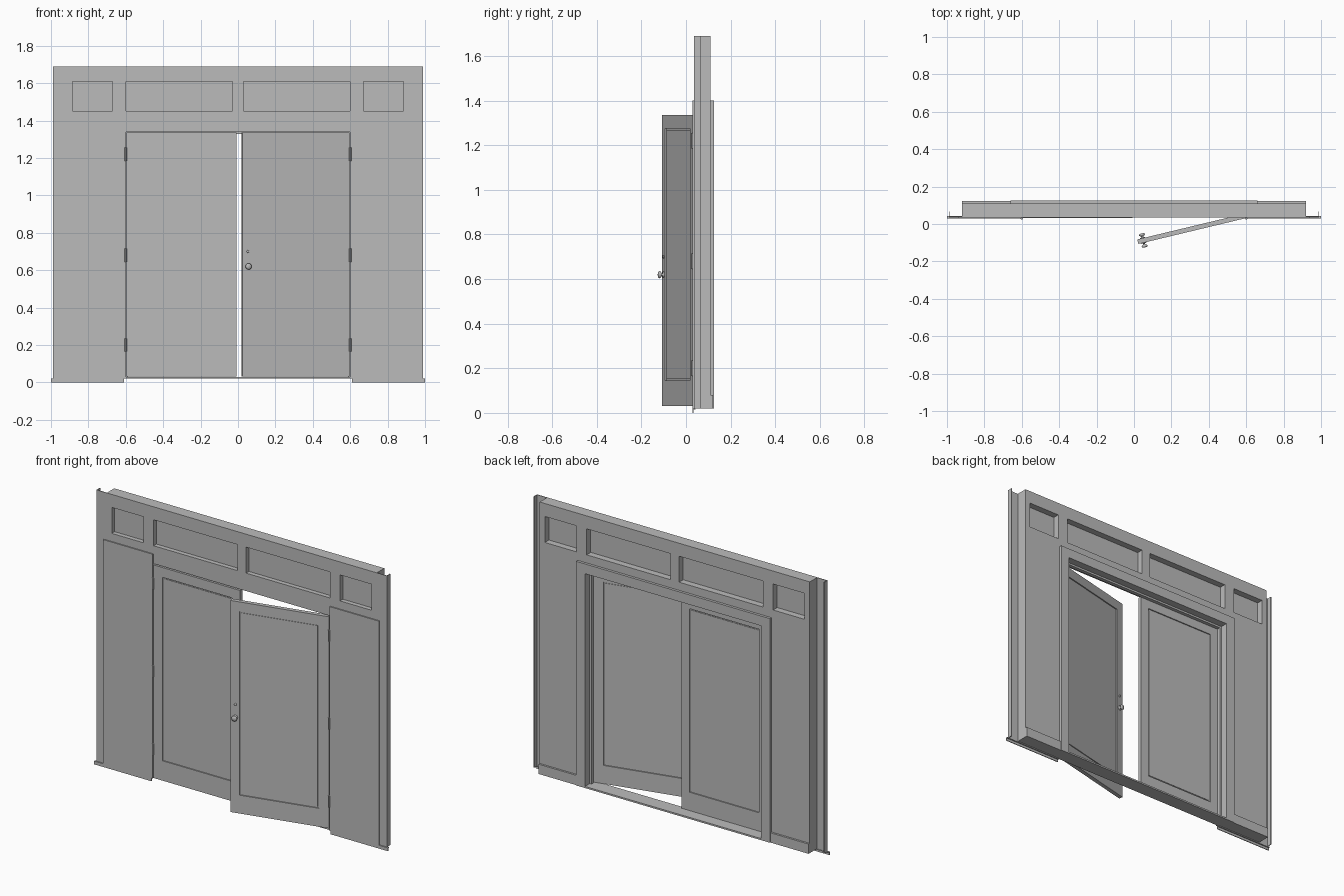
import bpy, bmesh, math
from mathutils import Matrix, Vector

if "Cube" in bpy.data.objects:
    bpy.data.objects.remove(bpy.data.objects["Cube"])

grey = bpy.data.materials.new("plain_grey")
grey.use_nodes = True
COLOUR = (0.5, 0.5, 0.5, 1)
grey.diffuse_color = COLOUR
grey.node_tree.nodes["Principled BSDF"].inputs["Base Color"].default_value = COLOUR


def finish(name, bm):
    bmesh.ops.recalc_face_normals(bm, faces=bm.faces)
    mesh = bpy.data.meshes.new(name)
    bm.to_mesh(mesh)
    bm.free()
    mesh.materials.append(grey)
    obj = bpy.data.objects.new(name, mesh)
    bpy.context.collection.objects.link(obj)
    return obj


def slab(name, rect, y0, y1, holes=()):
    """Upright slab from a rectangle (x0, x1, z0, z1) with rectangular holes."""
    bm = bmesh.new()
    rects = [rect, *holes]
    xs = sorted({x for r in rects for x in r[:2]})
    zs = sorted({z for r in rects for z in r[2:]})
    for xa, xb in zip(xs, xs[1:]):
        for za, zb in zip(zs, zs[1:]):
            cx, cz = (xa + xb) / 2, (za + zb) / 2
            if any(h[0] < cx < h[1] and h[2] < cz < h[3] for h in holes):
                continue
            bm.faces.new([bm.verts.new((x, y0, z)) for x, z in
                          ((xa, za), (xb, za), (xb, zb), (xa, zb))])
    bmesh.ops.remove_doubles(bm, verts=bm.verts, dist=1e-5)
    top = bmesh.ops.extrude_face_region(bm, geom=bm.faces[:])["geom"]
    bmesh.ops.translate(bm, vec=(0, y1 - y0, 0),
                        verts=[v for v in top if isinstance(v, bmesh.types.BMVert)])
    # the extrusion keeps the starting faces, so the slab is closed
    return finish(name, bm)


def lathe(name, profile, centre, steps=16):
    """Turn (radius, y) points about the y axis."""
    bm = bmesh.new()
    verts = [bm.verts.new((r, y, 0)) for r, y in profile]
    edges = [bm.edges.new(pair) for pair in zip(verts, verts[1:])]
    bmesh.ops.spin(bm, geom=verts + edges, cent=(0, 0, 0), axis=(0, 1, 0),
                   angle=math.tau, steps=steps)
    bmesh.ops.remove_doubles(bm, verts=bm.verts, dist=1e-5)
    bmesh.ops.translate(bm, verts=bm.verts, vec=centre)
    obj = finish(name, bm)
    for p in obj.data.polygons:
        p.use_smooth = True
    return obj


def mirrored(rect):
    x0, x1, z0, z1 = rect
    return [rect, (-x1, -x0, z0, z1)]


# Main wall with door opening and four transom recesses
TOP, BASE, FRONT, BACK = 1.69, 0.02, 0.036, 0.11
doorway = (-0.6, 0.6, 0.03, 1.34)
transoms = mirrored((0.03, 0.6, 1.45, 1.61)) + mirrored((0.67, 0.885, 1.45, 1.61))
slab("wall_frame", (-0.92, 0.92, BASE, TOP), FRONT, BACK, [doorway, *transoms])
for i, r in enumerate(transoms):
    slab(f"transom_panel_{i + 1}", r, 0.064, 0.07)

# Side parts, built for both sides
for side, s in (("left", 1), ("right", -1)):
    def pick(*rect):
        return mirrored(rect)[0 if s > 0 else 1]
    slab(f"{side}_edge_flange", pick(0.92, 0.99, BASE, TOP), FRONT, 0.04)
    slab(f"{side}_edge_return", pick(0.986, 0.99, BASE, TOP), FRONT, 0.068)
    slab(f"{side}_front_panel", pick(0.602, 0.94, BASE, 1.4), 0.029, FRONT)
    slab(f"{side}_sill", pick(0.61, 1.0, 0.0, 0.018), 0.029, 0.034)
    slab(f"{side}_sill_top", pick(0.61, 1.0, 0.015, 0.02), 0.029, 0.042)
    slab(f"{side}_back_baseboard", pick(0.66, 0.92, BASE, 0.08), BACK, 0.122)

# Casing on the back and door stop inside the opening
slab("back_casing", (-0.66, 0.66, BASE, 1.4), BACK, 0.126, [doorway])
slab("door_stop", doorway, 0.058, 0.08, [(-0.588, 0.588, 0.03, 1.328)])

# Door leaves, built along +x from the hinge edge at the origin
WIDTH, THICK, Z0, Z1 = 0.59, 0.025, 0.032, 1.335


def door_leaf(side):
    inset = (0.06, 0.535, 0.145, 1.275)
    field = (0.068, 0.527, 0.153, 1.267)
    frame = slab(f"{side}_door_frame", (0, WIDTH, Z0, Z1), 0, THICK, [inset])
    core = slab(f"{side}_door_core", inset, 0.007, THICK - 0.007)
    panel = slab(f"{side}_door_panel", field, 0.004, THICK - 0.004)
    return [frame, core, panel]


def place(parts, matrix, flip=False):
    for obj in parts:
        obj.data.transform(matrix)
        if flip:
            obj.data.flip_normals()


HINGE_X, HINGE_Y = 0.597, 0.031
place(door_leaf("right"), Matrix.Translation((-HINGE_X, HINGE_Y, 0)))

# Open leaf with knobs and lock discs on both faces
parts = door_leaf("left")
knob = [(0, -0.026), (0.012, -0.025), (0.017, -0.02), (0.014, -0.014),
        (0.006, -0.01), (0.006, -0.004), (0.014, -0.003), (0.014, 0.001)]
lock = [(0, -0.005), (0.006, -0.004), (0.007, 0.001)]
for face in ("front", "back"):
    for label, profile, z in (("knob", knob, 0.62), ("lock", lock, 0.7)):
        if face == "back":
            profile = [(r, THICK - y) for r, y in profile]
        parts.append(lathe(f"{face}_{label}", profile, (0.56, 0, z)))
swing = (Matrix.Translation((HINGE_X, HINGE_Y, 0))
         @ Matrix.Rotation(math.radians(13.5), 4, "Z")
         @ Matrix.Scale(-1, 4, Vector((1, 0, 0))))
place(parts, swing, flip=True)

# Hinge barrels
for side, s in (("left", 1), ("right", -1)):
    for i, z in enumerate((0.2, 0.68, 1.22)):
        barrel = lathe(f"{side}_hinge_{i + 1}",
                       [(0, -0.035), (0.006, -0.035), (0.006, 0.035), (0, 0.035)],
                       (0, 0, 0), 10)
        barrel.data.transform(Matrix.Translation((s * 0.6, 0.029, z))
                              @ Matrix.Rotation(math.pi / 2, 4, "X"))
        for p in barrel.data.polygons:
            p.use_smooth = False
